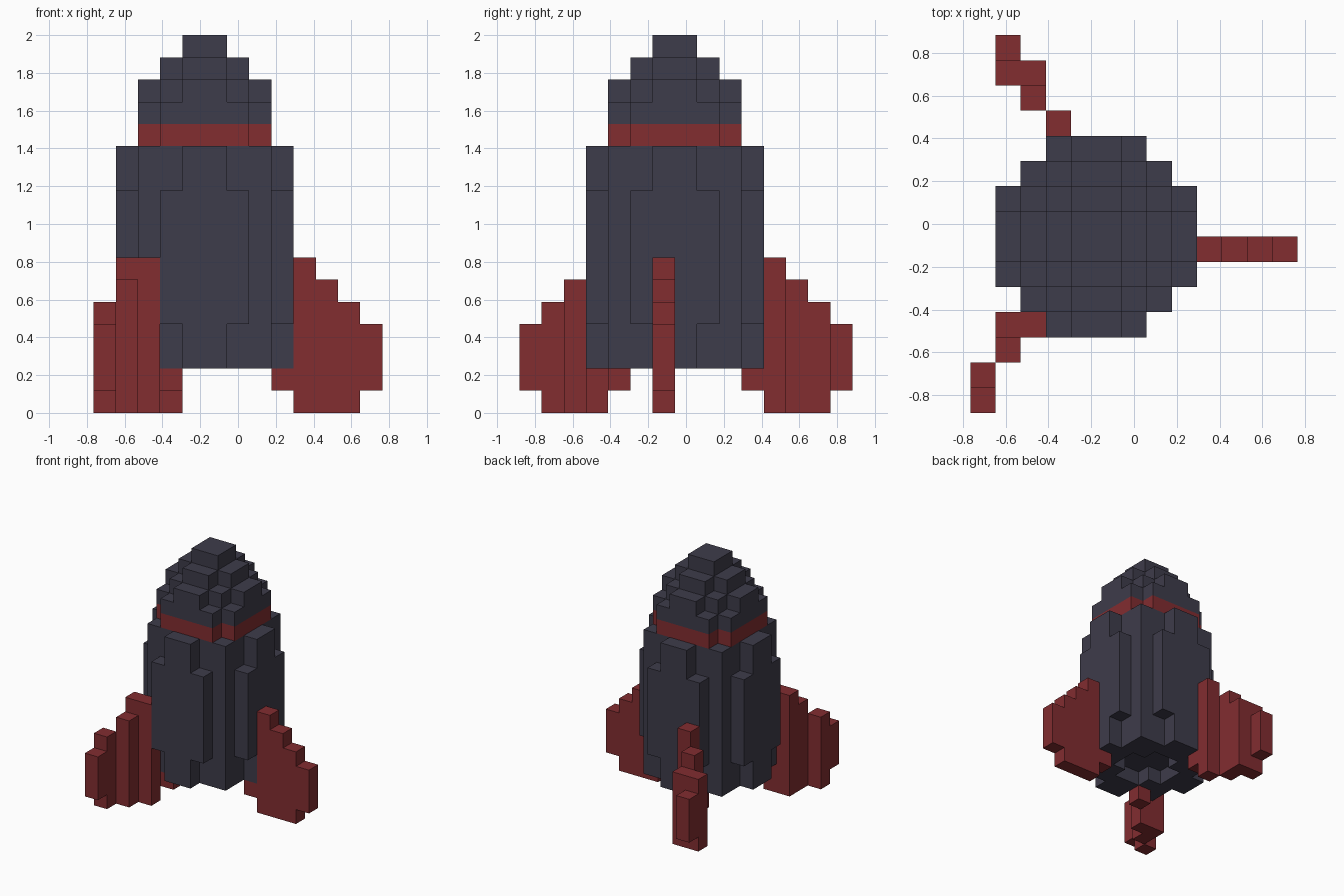
import bpy, bmesh
from mathutils import Vector

cube = bpy.data.objects.get("Cube")
if cube:
    bpy.data.objects.remove(cube, do_unlink=True)

S = 2 / 17                                   # block size
ORIGIN = Vector((-6.5 * S, -7.5 * S, 0))     # corner of block (0, 0, 0)


def material(name, rgb):
    m = bpy.data.materials.new(name)
    m.use_nodes = True
    m.diffuse_color = (*rgb, 1)
    m.node_tree.nodes["Principled BSDF"].inputs["Base Color"].default_value = (*rgb, 1)
    return m


grey = material("dark slate", (0.048, 0.045, 0.069))
red = material("deep red", (0.223, 0.026, 0.030))


def layers(widths, k0, k1):
    """Round slab about the hull axis: row widths front to back, levels k0..k1."""
    n = len(widths)
    return {(5 - w // 2 + a, 7 - n // 2 + r, k)
            for r, w in enumerate(widths) for a in range(w) for k in range(k0, k1 + 1)}


def columns(*cols):
    """Upright posts given as (i, j, lowest level, highest level)."""
    return {(i, j, k) for i, j, lo, hi in cols for k in range(lo, hi + 1)}


# Hull: waisted ends, wider middle, shallow exhaust recess underneath
end, middle = [2, 6, 6, 8, 8, 6, 6, 2], [4, 6, 8, 8, 8, 8, 6, 4]
hull = layers(end, 2, 3) | layers(middle, 4, 9) | layers(end, 10, 11)
hull -= layers([2, 4, 4, 2], 2, 2)

# Collar and stepped nose
collar = layers([4, 6, 6, 6, 6, 4], 12, 12)
nose = (layers([4, 6, 6, 6, 6, 4], 13, 13) | layers([2, 4, 6, 6, 4, 2], 14, 14)
        | layers([2, 4, 4, 2], 15, 15) | layers([2, 2], 16, 16))

# Three fins: one straight, two staggered
left_fin = columns((8, 6, 1, 1), (9, 6, 0, 6), (10, 6, 0, 5), (11, 6, 0, 4), (12, 6, 1, 3))
front_fin = columns((3, 4, 1, 1), (2, 3, 0, 6), (1, 3, 0, 6), (1, 2, 0, 5),
                    (0, 1, 0, 4), (0, 0, 1, 3))
back_fin = columns((3, 10, 1, 1), (3, 11, 0, 6), (2, 12, 0, 5), (2, 13, 0, 4),
                   (1, 13, 0, 4), (1, 14, 1, 3))

parts = [("hull", hull, grey), ("collar", collar, red), ("nose", nose, grey),
         ("left_fin", left_fin, red), ("front_right_fin", front_fin, red),
         ("back_right_fin", back_fin, red)]
solid = set().union(*(cells for _, cells, _ in parts))


def build(name, cells, mat):
    """Skin the blocks with outer faces only, then merge flat areas."""
    bm = bmesh.new()
    verts = {}

    def vert(p):
        key = tuple(round(c) for c in p)
        if key not in verts:
            verts[key] = bm.verts.new(ORIGIN + Vector(key) * S)
        return verts[key]

    for cell in sorted(cells):
        for axis in range(3):
            for side in (0, 1):
                d = [0, 0, 0]
                d[axis] = 2 * side - 1
                if tuple(c + e for c, e in zip(cell, d)) in solid:
                    continue
                u, v = Vector((0, 0, 0)), Vector((0, 0, 0))
                u[(axis + 1) % 3] = v[(axis + 2) % 3] = 1
                p = Vector(cell)
                p[axis] += side
                quad = [p, p + u, p + u + v, p + v]
                bm.faces.new([vert(q) for q in (quad if side else quad[::-1])])
    bmesh.ops.dissolve_limit(bm, angle_limit=0.01, verts=bm.verts, edges=bm.edges)
    me = bpy.data.meshes.new(name)
    bm.to_mesh(me)
    bm.free()
    me.materials.append(mat)
    bpy.context.collection.objects.link(bpy.data.objects.new(name, me))


for part in parts:
    build(*part)
